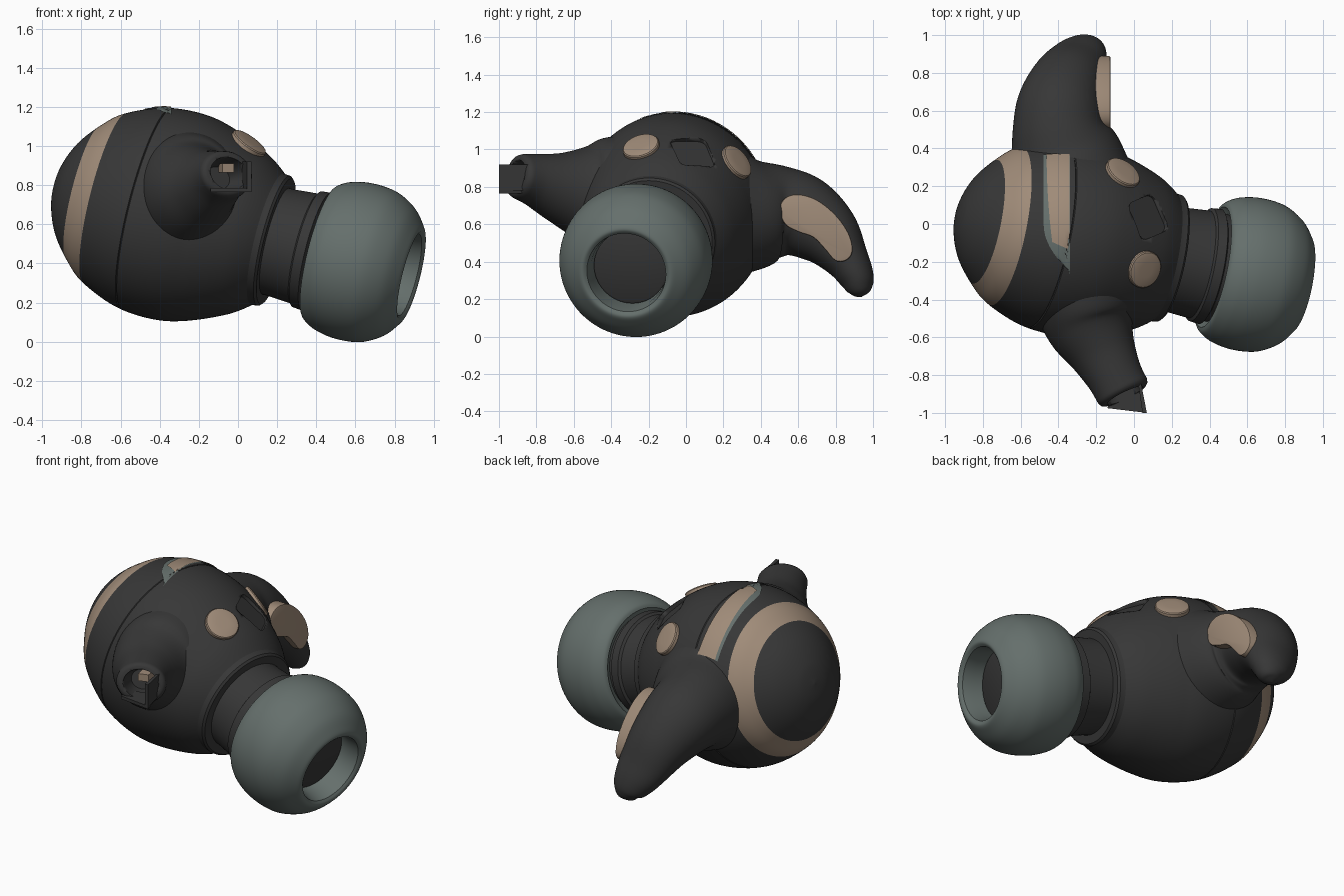
import bpy, bmesh, math
from mathutils import Vector, Matrix
from mathutils.bvhtree import BVHTree

if "Cube" in bpy.data.objects:
    bpy.data.objects.remove(bpy.data.objects["Cube"])


def material(name, rgb):
    m = bpy.data.materials.new(name)
    m.use_nodes = True
    m.diffuse_color = (*rgb, 1)
    m.node_tree.nodes["Principled BSDF"].inputs["Base Color"].default_value = (*rgb, 1)
    return m


DARK = material("charcoal", (0.038, 0.038, 0.038))
TAN = material("warm tan", (0.35, 0.26, 0.19))
TEAL = material("grey teal", (0.13, 0.16, 0.15))

# Shared axis from the outer cap through the body to the ear tip
CENTRE = Vector((-0.35, -0.075, 0.65))
AXIS = Vector((0.952, -0.19, -0.24)).normalized()
SIDE = Vector((0, 0, 1)).cross(AXIS).normalized()
UP = AXIS.cross(SIDE)


def finish(name, bm, mats, angle=35):
    bmesh.ops.recalc_face_normals(bm, faces=bm.faces[:])
    me = bpy.data.meshes.new(name)
    bm.to_mesh(me)
    bm.free()
    ob = bpy.data.objects.new(name, me)
    bpy.context.collection.objects.link(ob)
    for m in mats:
        me.materials.append(m)
    bpy.ops.object.select_all(action="DESELECT")
    bpy.context.view_layer.objects.active = ob
    ob.select_set(True)
    bpy.ops.object.shade_smooth_by_angle(angle=math.radians(angle))
    return ob


def carve(target, cutter):
    cutter.hide_render = True
    mod = target.modifiers.new("cut", "BOOLEAN")
    mod.operation, mod.solver, mod.object = "DIFFERENCE", "EXACT", cutter
    bpy.context.view_layer.objects.active = target
    bpy.ops.object.modifier_apply(modifier=mod.name)
    bpy.data.objects.remove(cutter)


def catmull(keys, steps=6, closed=False):
    """Smooth curve through tuples of any length."""
    n, out = len(keys), []
    for i in range(n if closed else n - 1):
        ids = [(i + k) % n if closed else min(max(i + k, 0), n - 1) for k in (-1, 0, 1, 2)]
        p = [keys[k] for k in ids]
        for s in range(steps):
            t = s / steps
            out.append(tuple(0.5 * (2 * b + (c - a) * t + (2 * a - 5 * b + 4 * c - d) * t * t
                                    + (3 * b - a - 3 * c + d) * t ** 3) for a, b, c, d in zip(*p)))
    return out if closed else out + [tuple(keys[-1])]


def skin(rings, segs=64):
    """Bridge rings given as (centre, first half axis, second half axis), capping both ends."""
    bm = bmesh.new()
    loops = []
    for c, a, b in rings:
        loops.append([bm.verts.new(c + a * math.cos(w) + b * math.sin(w))
                      for w in (math.tau * i / segs for i in range(segs))])
    for p, q in zip(loops, loops[1:]):
        for i in range(segs):
            j = (i + 1) % segs
            bm.faces.new((p[i], p[j], q[j], q[i]))
    bm.faces.new(loops[0])
    bm.faces.new(loops[-1])
    return bm


def lathe(profile, squash=lambda t: 1):
    """Revolve (distance, radius) around the shared axis."""
    return skin([(CENTRE + AXIS * t, SIDE * r * squash(t), UP * r) for t, r in profile], 96)


def limb(pts):
    """Loft (x, y, z, width, thickness) along its own path."""
    cs = [Vector(p[:3]) for p in pts]
    rings = []
    for i, p in enumerate(pts):
        tan = (cs[min(i + 1, len(cs) - 1)] - cs[max(i - 1, 0)]).normalized()
        a = (Vector((1, 0, 0)) - tan * tan.x).normalized()
        rings.append((cs[i], a * p[3], tan.cross(a) * p[4]))
    return skin(rings)


# Body shell with a cap, a coloured band and a seam groove
smooth = catmull([(-0.615, 0.004), (-0.598, 0.12), (-0.54, 0.25), (-0.44, 0.37), (-0.34, 0.45),
                  (-0.15, 0.525), (0.05, 0.54), (0.22, 0.505), (0.42, 0.42), (0.54, 0.335)], 10)


def radius_at(t):
    for (t0, r0), (t1, r1) in zip(smooth, smooth[1:]):
        if t0 <= t <= t1:
            return r0 + (r1 - r0) * (t - t0) / (t1 - t0)
    return smooth[-1][1]


SEAM, BAND = -0.12, (-0.46, -0.343)
stations = [t for t, r in smooth if abs(t - SEAM) > 0.008 and min(abs(t - e) for e in BAND) > 0.004]
stations += [SEAM - 0.004, SEAM, SEAM + 0.004, *BAND]
bm = lathe([(t, radius_at(t) - (0.006 if t == SEAM else 0)) for t in sorted(stations)],
           lambda t: 0.955 + 0.045 * max(0, min(1, (t - 0.2) / 0.3)))
for f in bm.faces:
    t = (f.calc_center_median() - CENTRE).dot(AXIS)
    f.material_index = 1 if BAND[0] < t < BAND[1] else 0
bm.normal_update()
surface = BVHTree.FromBMesh(bm)
body = finish("body", bm, [DARK, TAN])


def drop(x, y):
    """Point and outward normal on the body below (x, y)."""
    hit, normal, _, _ = surface.ray_cast(Vector((x, y, 3)), Vector((0, 0, -1)))
    return hit, normal if normal.z > 0 else -normal


def facing(x, y):
    hit, normal = drop(x, y)
    return Matrix.Translation(hit) @ normal.to_track_quat("Z", "X").to_matrix().to_4x4()


# Square sensor recess and small vent hole cut into the body
bm = bmesh.new()
bmesh.ops.create_cube(bm, size=1, matrix=Matrix.Diagonal((0.21, 0.21, 0.06, 1)))
upright = [e for e in bm.edges if abs(e.verts[0].co.z - e.verts[1].co.z) > 0.01]
bmesh.ops.bevel(bm, geom=upright, offset=0.04, segments=5, affect="EDGES", profile=0.5)
bm.transform(facing(0.08, 0.04))
carve(body, finish("recess_cutter", bm, [DARK]))
bm = bmesh.new()
bmesh.ops.create_cone(bm, cap_ends=True, segments=20, radius1=0.027, radius2=0.027, depth=0.1)
bm.transform(facing(0.12, 0.24))
carve(body, finish("vent_cutter", bm, [DARK]))

# Round contact pads
for name, x, y in (("rear_pad", -0.06, 0.27), ("front_pad", 0.055, -0.24)):
    bm = skin([(Vector((0, 0, z)), Vector((r, 0, 0)), Vector((0, r, 0)))
               for z, r in ((-0.04, 0.1), (0.008, 0.1), (0.014, 0.095), (0.018, 0.08), (0.02, 0.04))], 40)
    bm.transform(facing(x, y))
    finish(name, bm, [TAN])


# Thin inlay strips that follow the body's top
def inlay(name, mat, left, right, lift):
    bm = bmesh.new()
    rows = []
    for a, b in zip(left, right):
        row = []
        for i in range(9):
            p, n = drop(*Vector(a).lerp(Vector(b), i / 8))
            row.append(bm.verts.new(p + n * lift))
        rows.append(row)
    for p, q in zip(rows, rows[1:]):
        for i in range(8):
            bm.faces.new((p[i], p[i + 1], q[i + 1], q[i]))
    finish(name, bm, [mat])


steps = [i / 20 for i in range(21)]
inlay("inlay_border", TEAL,
      [(-0.478 + 0.135 * max(0, (s - 0.6) / 0.4) ** 2, 0.365 - 0.61 * s) for s in steps],
      [(-0.34, 0.365 - 0.63 * s) for s in steps], 0.004)
inlay("inlay_strip", TAN,
      [(-0.462 + 0.03 * s * s, 0.365 - 0.46 * s) for s in steps],
      [(-0.342, 0.365 - 0.5 * s) for s in steps], 0.008)

# Collar and nozzle neck
finish("collar", lathe([(0.36, 0.36), (0.43, 0.368), (0.47, 0.362), (0.485, 0.35),
                        (0.56, 0.342), (0.572, 0.33), (0.572, 0.2)]), [DARK])
finish("neck", lathe([(0.5, 0.28), (0.6, 0.28), (0.73, 0.29), (0.74, 0.305),
                      (0.79, 0.31), (0.80, 0.29), (0.9, 0.29)]), [DARK])

# Soft ear tip with an open end
outer = catmull([(0.805, 0.325), (0.815, 0.35), (0.85, 0.375), (0.895, 0.393), (0.97, 0.407),
                 (1.06, 0.406), (1.14, 0.388), (1.225, 0.338), (1.28, 0.275), (1.298, 0.24),
                 (1.285, 0.215)], 5)
finish("ear_tip", lathe([(0.86, 0.2), (0.82, 0.31)] + outer + [(1.22, 0.205), (1.0, 0.203)]), [TEAL])
finish("nozzle_core", lathe([(0.8, 0.2), (1.16, 0.2), (1.165, 0.19)]), [DARK])

# Curved stabilising wing at the back
finish("wing", limb(catmull([
    (-0.35, 0.20, 0.66, 0.38, 0.37), (-0.365, 0.36, 0.655, 0.31, 0.305), (-0.395, 0.50, 0.665, 0.25, 0.25),
    (-0.39, 0.63, 0.635, 0.228, 0.222), (-0.35, 0.76, 0.54, 0.195, 0.178), (-0.30, 0.86, 0.41, 0.16, 0.12),
    (-0.265, 0.91, 0.32, 0.125, 0.095), (-0.25, 0.928, 0.26, 0.09, 0.073), (-0.25, 0.935, 0.225, 0.045, 0.04),
    (-0.25, 0.938, 0.212, 0.002, 0.002)])), [DARK], 60)

# Bean-shaped plate on the wing's inner side
bean = catmull([(0.50, 0.68), (0.53, 0.74), (0.60, 0.76), (0.70, 0.73), (0.80, 0.65), (0.87, 0.55),
                (0.89, 0.46), (0.86, 0.41), (0.80, 0.405), (0.74, 0.47), (0.68, 0.53),
                (0.60, 0.56), (0.53, 0.60)], 5, True)
bm = bmesh.new()
face = bm.faces.new([bm.verts.new((-0.27, y, z)) for y, z in bean])
top = bmesh.ops.extrude_face_region(bm, geom=[face])["geom"]
bmesh.ops.translate(bm, verts=[v for v in top if isinstance(v, bmesh.types.BMVert)], vec=(0.145, 0, 0))
rim = [e for e in bm.edges if all(v.co.x > -0.14 for v in e.verts)]
bmesh.ops.bevel(bm, geom=rim, offset=0.008, segments=2, affect="EDGES", profile=0.5)
finish("wing_plate", bm, [TAN])

# Cable horn at the front: flared sleeve with a hollow end
horn = finish("cable_horn", limb(catmull([
    (-0.26, -0.30, 0.76, 0.30, 0.32), (-0.245, -0.46, 0.765, 0.265, 0.295), (-0.22, -0.56, 0.775, 0.23, 0.245),
    (-0.165, -0.68, 0.80, 0.18, 0.19), (-0.105, -0.80, 0.835, 0.15, 0.145), (-0.06, -0.885, 0.855, 0.145, 0.122)])
    + [(-0.052, -0.90, 0.858, 0.138, 0.115), (-0.048, -0.908, 0.86, 0.122, 0.1)]), [DARK], 50)
carve(horn, finish("mouth_cutter", limb([(-0.105, -0.80, 0.835, 0.07, 0.06), (-0.06, -0.885, 0.855, 0.1, 0.083),
                                         (-0.02, -0.96, 0.873, 0.11, 0.09)]), [DARK]))


# Split cable end inside the horn
def wedge(name, mat, outline, z0, z1):
    bm = bmesh.new()
    low, high = [[bm.verts.new((x, y, z)) for x, y in outline] for z in (z0, z1)]
    bm.faces.new(low)
    bm.faces.new(high)
    for i in range(len(low)):
        j = (i + 1) % len(low)
        bm.faces.new((low[i], low[j], high[j], high[i]))
    finish(name, bm, [mat])


wedge("sleeve_floor", DARK, [(-0.13, -0.88), (0.02, -0.84), (0.068, -1.0), (-0.14, -0.975)], 0.765, 0.785)
wedge("sleeve_flap", DARK, [(0.02, -0.83), (0.035, -0.83), (0.068, -1.0), (0.045, -1.0)], 0.78, 0.92)
wedge("cable_core", TAN, [(-0.10, -0.78), (-0.03, -0.78), (-0.02, -0.87), (-0.08, -0.89)], 0.865, 0.91)
